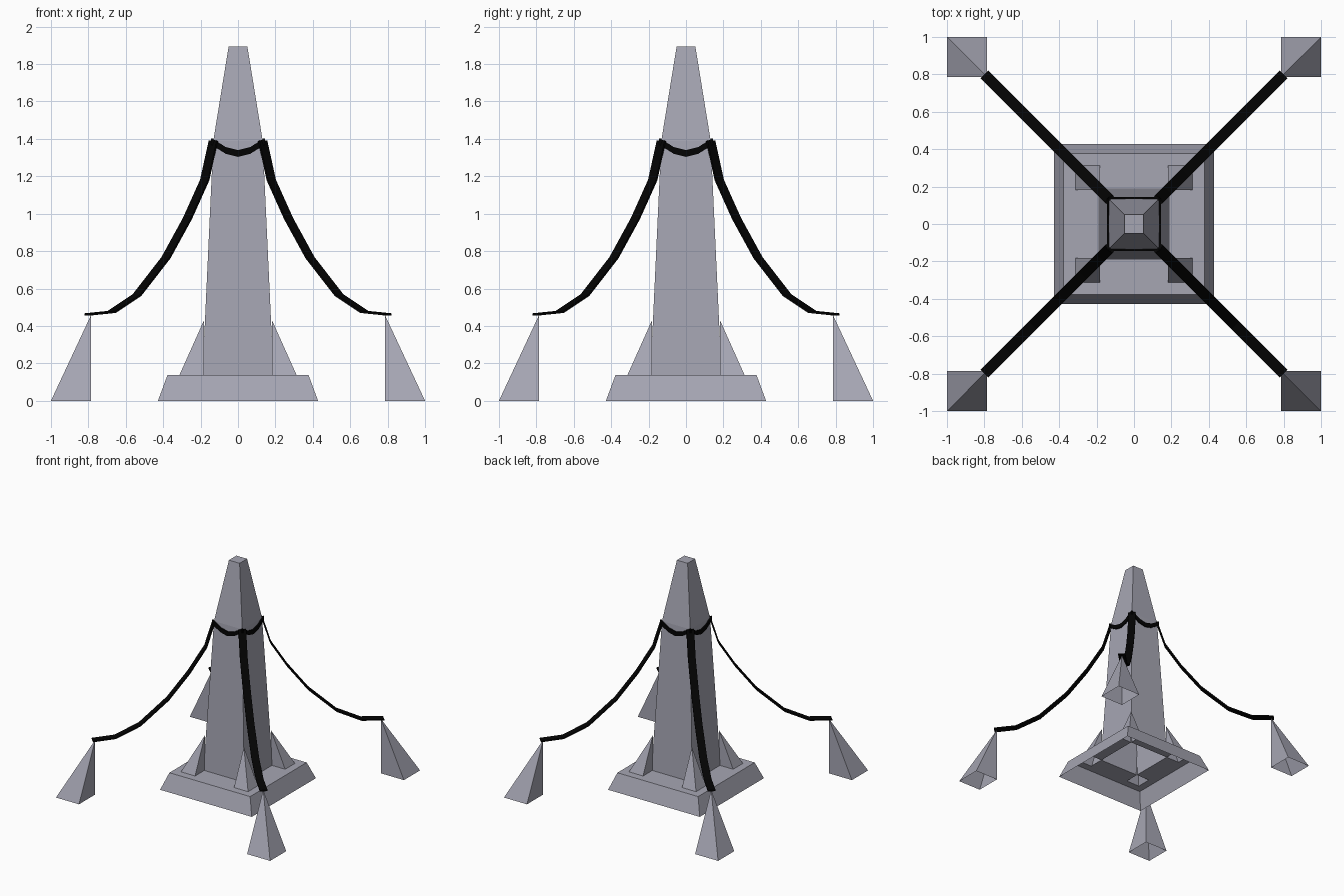
import bpy
from mathutils import Vector

if "Cube" in bpy.data.objects:
    bpy.data.objects.remove(bpy.data.objects["Cube"])


def colour(name, rgb):
    mat = bpy.data.materials.new(name)
    mat.diffuse_color = (*rgb, 1)
    mat.use_nodes = True
    mat.node_tree.nodes["Principled BSDF"].inputs["Base Color"].default_value = mat.diffuse_color
    return mat


black = colour("black", (0.001, 0.001, 0.001))
stone = colour("stone", (0.38, 0.38, 0.45))


def make(name, verts, faces, mat=stone):
    mesh = bpy.data.meshes.new(name)
    mesh.from_pydata(verts, [], faces)
    mesh.materials.append(mat)
    obj = bpy.data.objects.new(name, mesh)
    bpy.context.collection.objects.link(obj)
    return obj


def square_loft(name, rings, cap_end=True):
    """Stack of square rings (half width, z), open at the bottom."""
    verts = [(sx * h, sy * h, z) for h, z in rings
             for sx, sy in ((-1, -1), (1, -1), (1, 1), (-1, 1))]
    faces = [(4 * k + i, 4 * k + (i + 1) % 4, 4 * k + 4 + (i + 1) % 4, 4 * k + 4 + i)
             for k in range(len(rings) - 1) for i in range(4)]
    n = len(verts)
    if cap_end:
        faces.append((n - 4, n - 3, n - 2, n - 1))
    return make(name, verts, faces)


def corner_pyramid(name, sx, sy, inner, outer, z0, z1):
    """Open-bottomed pyramid whose apex stands over its innermost corner."""
    pts = [(inner, inner), (outer, inner), (outer, outer), (inner, outer)]
    verts = [(sx * x, sy * y, z0) for x, y in pts] + [(sx * inner, sy * inner, z1)]
    faces = [(0, 1, 4), (1, 2, 4), (2, 3, 4), (3, 0, 4)]
    if sx * sy < 0:
        faces = [f[::-1] for f in faces]
    return make(name, verts, faces)


def ribbon(name, path, side):
    """Thin strip along a path, spread by +-side."""
    verts = [tuple(Vector(p) + s * side) for p in path for s in (-1, 1)]
    faces = [(2 * i, 2 * i + 1, 2 * i + 3, 2 * i + 2) for i in range(len(path) - 1)]
    obj = make(name, verts, faces, black)
    mod = obj.modifiers.new("thickness", 'SOLIDIFY')
    mod.thickness = 0.011
    mod.offset = 0


# Plinth: sloped skirt, open underneath
square_loft("plinth_skirt", [(0.428, 0), (0.377, 0.138)], cap_end=False)

# Plinth top: grid with openings under the shaft and the buttresses
cuts = [-0.377, -0.313, -0.187, 0.187, 0.313, 0.377]
holes = {(2, 2), (1, 1), (1, 3), (3, 1), (3, 3)}
make("plinth_top", [(x, y, 0.138) for y in cuts for x in cuts],
     [(6 * j + i, 6 * j + i + 1, 6 * j + i + 7, 6 * j + i + 6)
      for j in range(5) for i in range(5) if (i, j) not in holes])

# Tapered shaft with a steeper tip
square_loft("shaft", [(0.19, 0.138), (0.132, 1.39), (0.05, 1.895)])

# Buttresses, outer anchors and hanging chains at the four corners
chain = [(0.132, 1.39), (0.178, 1.18), (0.27, 0.975), (0.385, 0.765),
         (0.54, 0.565), (0.675, 0.475), (0.80, 0.462)]
for sx in (-1, 1):
    for sy in (-1, 1):
        corner_pyramid("buttress", sx, sy, 0.182, 0.313, 0.138, 0.43)
        corner_pyramid("anchor", sx, sy, 0.785, 1.0, 0, 0.46)
        ribbon("hanging_chain", [(sx * d, sy * d, z) for d, z in chain],
               Vector((0.021 * sx, -0.021 * sy, 0)))

# Sagging chain across each face of the shaft
sag = [(-0.14, 1.385), (-0.065, 1.338), (0, 1.322), (0.065, 1.338), (0.14, 1.385)]
up = Vector((0, 0, 0.018))
for s in (-1, 1):
    ribbon("shaft_chain", [(x, s * 0.14, z) for x, z in sag], up)
    ribbon("shaft_chain", [(s * 0.14, y, z) for y, z in sag], up)
